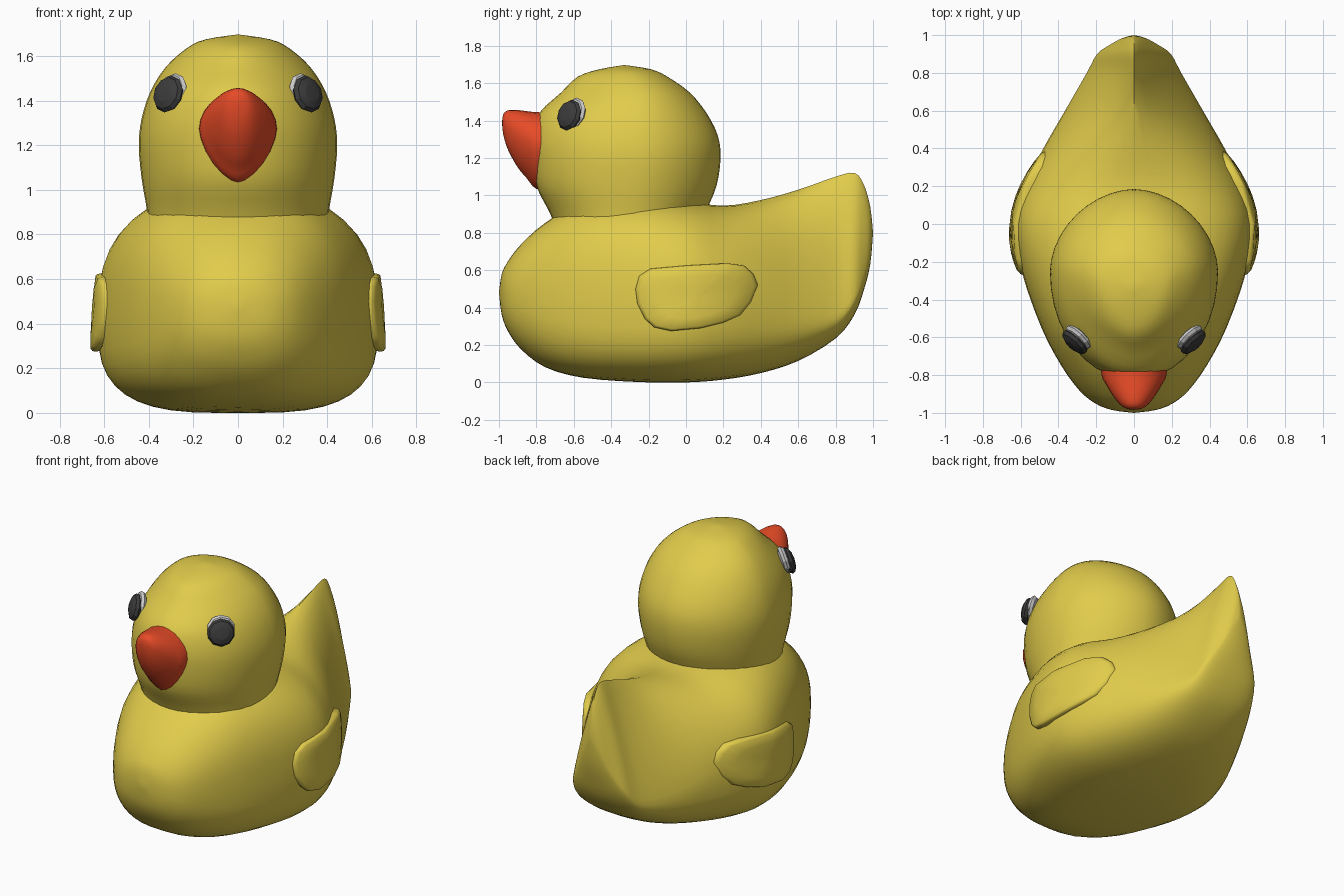
import bpy, bmesh, math
from mathutils import Vector


def finish(name, bm, color, smooth=50):
    bmesh.ops.remove_doubles(bm, verts=bm.verts, dist=0.0005)
    bmesh.ops.recalc_face_normals(bm, faces=bm.faces)
    me = bpy.data.meshes.new(name)
    bm.to_mesh(me)
    bm.free()
    ob = bpy.data.objects.new(name, me)
    bpy.context.collection.objects.link(ob)
    me.materials.append(color)
    bpy.ops.object.select_all(action='DESELECT')
    ob.select_set(True)
    bpy.context.view_layer.objects.active = ob
    bpy.ops.object.shade_smooth_by_angle(angle=math.radians(smooth))
    return ob


def material(name, rgb):
    m = bpy.data.materials.new(name)
    m.diffuse_color = (*rgb, 1)
    return m


def refine(rows, steps):
    """Smooth interpolation between the given stations."""
    p = [rows[0]] + rows + [rows[-1]]
    out = []
    for i in range(1, len(p) - 2):
        for s in range(steps):
            t = s / steps
            out.append([0.5 * (2 * b + (c - a) * t + (2 * a - 5 * b + 4 * c - d) * t * t
                               + (3 * b - a - 3 * c + d) * t ** 3)
                        for a, b, c, d in zip(*p[i - 1:i + 3])])
    return out + [rows[-1]]


def loft(name, rows, color, vertical=False, seg=40, steps=3):
    """Rows: position, half width, low, widest, high, low roundness, high roundness."""
    bm = bmesh.new()
    rings = []
    for pos, w, lo, mid, hi, nl, nh in refine(rows, steps):
        ring = []
        for k in range(seg):
            a = 2 * math.pi * k / seg
            c, s = math.cos(a), math.sin(a)
            n, end = (nh, hi) if s >= 0 else (nl, lo)
            x = math.copysign(max(w, 0) * abs(c) ** (2 / n), c)
            v = mid + (end - mid) * abs(s) ** (2 / n)
            ring.append(bm.verts.new((x, v, pos) if vertical else (x, pos, v)))
        rings.append(ring)
    for r0, r1 in zip(rings, rings[1:]):
        for k in range(seg):
            j = (k + 1) % seg
            bm.faces.new((r0[k], r0[j], r1[j], r1[k]))
    bm.faces.new(rings[0])
    bm.faces.new(rings[-1])
    return finish(name, bm, color)


yellow = material("yellow", (0.75, 0.60, 0.07))
orange = material("orange", (0.80, 0.07, 0.02))
black = material("black", (0.045, 0.045, 0.045))
white = material("white", (1.0, 1.0, 1.0))

# Body with raised, wedge-shaped tail
loft("body", [
    [-1.00, 0.00, 0.48, 0.48, 0.48, 2.2, 2.1],
    [-0.985, 0.115, 0.36, 0.47, 0.58, 2.3, 2.1],
    [-0.95, 0.205, 0.27, 0.46, 0.65, 2.4, 2.2],
    [-0.88, 0.29, 0.175, 0.45, 0.74, 2.5, 2.3],
    [-0.75, 0.385, 0.08, 0.43, 0.855, 2.7, 2.5],
    [-0.55, 0.49, 0.025, 0.42, 0.965, 3.0, 2.7],
    [-0.25, 0.595, 0.002, 0.42, 1.00, 3.2, 2.7],
    [0.00, 0.63, 0.00, 0.43, 0.97, 3.2, 2.6],
    [0.20, 0.58, 0.015, 0.42, 0.945, 3.0, 2.2],
    [0.40, 0.48, 0.05, 0.39, 0.975, 2.8, 1.8],
    [0.60, 0.365, 0.115, 0.33, 1.03, 2.5, 1.45],
    [0.80, 0.25, 0.235, 0.34, 1.10, 2.4, 1.2],
    [0.90, 0.195, 0.36, 0.44, 1.12, 2.3, 1.15],
    [0.95, 0.125, 0.49, 0.56, 1.06, 2.2, 1.2],
    [0.985, 0.06, 0.63, 0.70, 0.94, 2.0, 1.4],
    [1.00, 0.00, 0.80, 0.80, 0.80, 2.0, 2.0]], yellow)

# Head, egg shaped towards the beak
loft("head", [
    [0.84, 0.40, -0.70, -0.29, 0.08, 2.05, 1.9],
    [0.92, 0.41, -0.735, -0.28, 0.11, 2.05, 1.9],
    [1.05, 0.432, -0.80, -0.26, 0.163, 2.05, 1.85],
    [1.20, 0.445, -0.82, -0.25, 0.185, 2.05, 1.85],
    [1.32, 0.432, -0.82, -0.25, 0.17, 2.0, 1.85],
    [1.44, 0.393, -0.785, -0.25, 0.11, 1.9, 1.85],
    [1.55, 0.325, -0.668, -0.26, 0.02, 1.8, 1.9],
    [1.635, 0.23, -0.578, -0.28, -0.10, 1.8, 1.9],
    [1.675, 0.145, -0.46, -0.31, -0.19, 1.9, 2],
    [1.697, 0.00, -0.33, -0.33, -0.33, 2, 2]], yellow, vertical=True)

# Beak
loft("beak", [
    [-0.70, 0.178, 1.03, 1.275, 1.442, 1.6, 1.9],
    [-0.80, 0.172, 1.035, 1.275, 1.445, 1.6, 1.9],
    [-0.85, 0.148, 1.09, 1.30, 1.45, 1.7, 2],
    [-0.90, 0.118, 1.15, 1.33, 1.456, 1.8, 2],
    [-0.95, 0.08, 1.24, 1.36, 1.455, 2, 2],
    [-0.976, 0.045, 1.32, 1.385, 1.435, 2, 2],
    [-0.984, 0.00, 1.39, 1.39, 1.39, 2, 2]], orange, seg=24)


def eye_disc(name, side, centre, radius, depth, color):
    bm = bmesh.new()
    bmesh.ops.create_uvsphere(bm, u_segments=10, v_segments=6, radius=1)
    rot = Vector((side * 0.66, -0.7, 0.27)).to_track_quat('Z', 'Y')
    for v in bm.verts:
        p = Vector((v.co.x * radius, v.co.y * radius, v.co.z * depth))
        v.co = rot @ p + Vector((side * centre[0], centre[1], centre[2]))
    finish(name, bm, color, 15)


def wing(name, side):
    outline = [(-.27, .50), (-.25, .57), (-.19, .608), (0, .625), (.22, .637), (.31, .625),
               (.36, .58), (.385, .52), (.35, .43), (.29, .36), (.2, .32), (.08, .29),
               (-.08, .275), (-.17, .295), (-.22, .34), (-.26, .42)]
    bm = bmesh.new()
    rings = []
    for scale, lift in [(.97, -.06), (1, -.005), (.985, .007), (.94, .015), (.65, .02), (.3, .02), (.01, .02)]:
        ring = []
        for y, z in outline:
            y, z = 0.06 + (y - 0.06) * scale, 0.46 + (z - 0.46) * scale
            x = 0.638 - 0.85 * (y + 0.05) ** 2 - 0.06 * (z - 0.42) + lift
            ring.append(bm.verts.new((side * x, y, z)))
        rings.append(ring)
    n = len(outline)
    for r0, r1 in zip(rings, rings[1:]):
        for k in range(n):
            bm.faces.new((r0[k], r0[(k + 1) % n], r1[(k + 1) % n], r1[k]))
    bm.faces.new(rings[0])
    bm.faces.new(rings[-1])
    finish(name, bm, yellow, 60)


# Eyes and wings on both sides
for side, label in ((-1, "left"), (1, "right")):
    eye_disc("eye_white_" + label, side, (0.296, -0.600, 1.440), 0.086, 0.032, white)
    eye_disc("pupil_" + label, side, (0.313, -0.624, 1.429), 0.085, 0.036, black)
    wing("wing_" + label, side)
